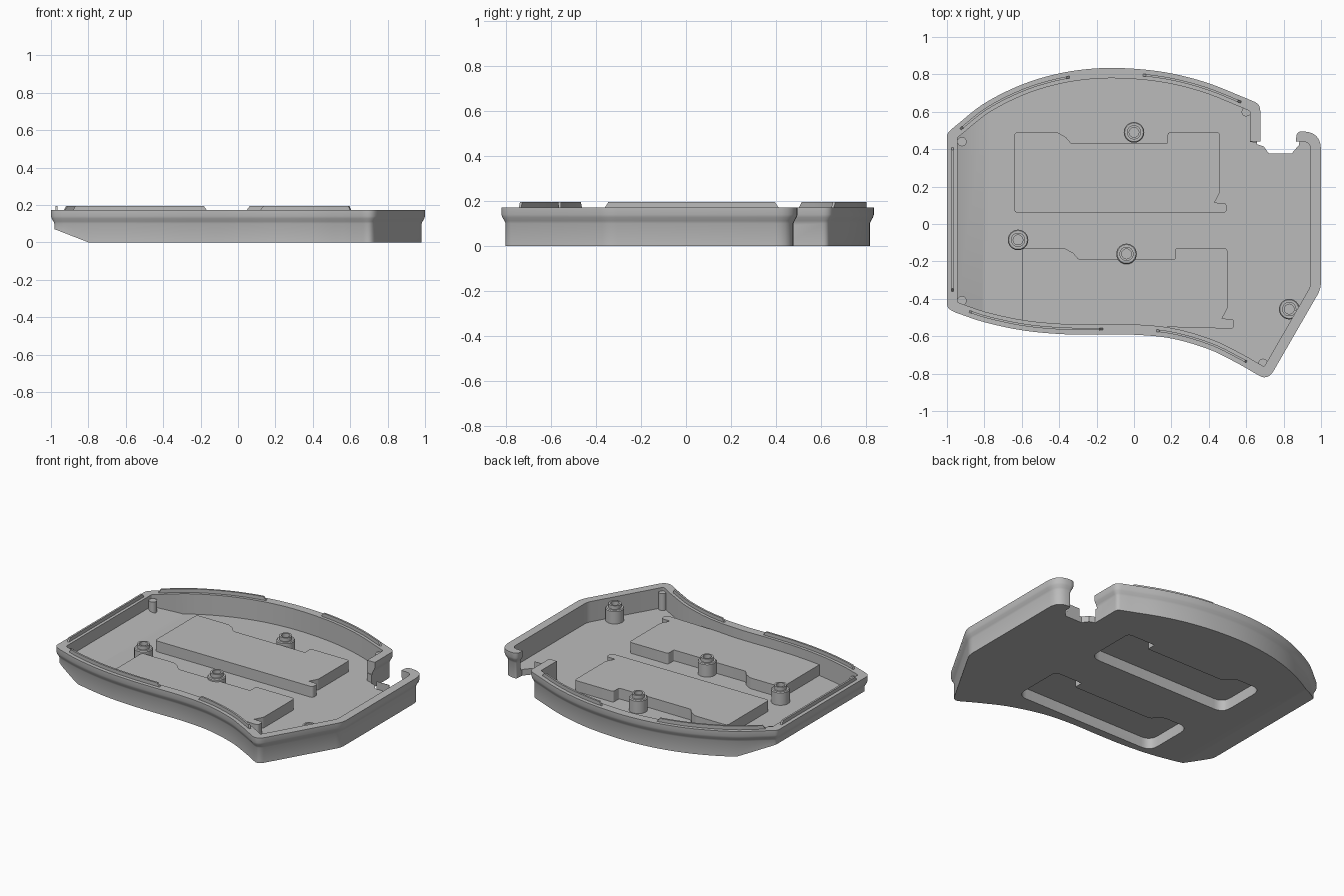
import bpy, bmesh, math
from mathutils import Vector

cube = bpy.data.objects.get("Cube")
if cube:
    bpy.data.objects.remove(cube, do_unlink=True)

grey = bpy.data.materials.new("plain grey")
grey.use_nodes = True
grey.diffuse_color = (0.5, 0.5, 0.5, 1)
grey.node_tree.nodes["Principled BSDF"].inputs["Base Color"].default_value = (0.5, 0.5, 0.5, 1)


# ---- outline helpers: a control point is (x, y, corner radius) ----
def spline(pts, steps=12):
    """Smooth curve through the points."""
    p = [Vector(q) for q in pts]
    p = [2 * p[0] - p[1]] + p + [2 * p[-1] - p[-2]]
    out = []
    for a, b, c, d in zip(p, p[1:], p[2:], p[3:]):
        for i in range(steps):
            t = i / steps
            q = (2*b + (c - a)*t + (2*a - 5*b + 4*c - d)*t*t + (3*b - a - 3*c + d)*t**3) / 2
            out.append((q.x, q.y, 0))
    return out + [(p[-2].x, p[-2].y, 0)]


def offset(pts, dist, closed=True):
    """Move a counter-clockwise outline inwards."""
    out, n = [], len(pts)
    for i, (x, y, r) in enumerate(pts):
        here = Vector((x, y))
        dirs = []
        if closed or i > 0:
            dirs.append((here - Vector(pts[i - 1][:2])).normalized())
        if closed or i < n - 1:
            dirs.append((Vector(pts[(i + 1) % n][:2]) - here).normalized())
        normals = [Vector((-d.y, d.x)) for d in dirs]
        m = (normals[0] + normals[-1]).normalized()
        here += m * dist / max(m.dot(normals[0]), 0.4)
        out.append((here.x, here.y, max(r - dist, 0.008) if r else 0))
    return out


def rounded(pts, steps=6):
    """Turn control points into an outline with rounded corners."""
    out, n = [], len(pts)
    for i, (x, y, r) in enumerate(pts):
        c = Vector((x, y))
        if not r:
            out.append(c)
            continue
        a, b = Vector(pts[i - 1][:2]) - c, Vector(pts[(i + 1) % n][:2]) - c
        t = min(r / math.tan(a.angle(b) / 2), 0.9 * a.length, 0.9 * b.length)
        p, q = c + a.normalized() * t, c + b.normalized() * t
        for k in range(steps + 1):
            u = k / steps
            out.append(p * (1 - u)**2 + c * 2*u*(1 - u) + q * u*u)
    return out


# ---- mesh helpers ----
def finish(name, bm):
    bmesh.ops.recalc_face_normals(bm, faces=bm.faces)
    mesh = bpy.data.meshes.new(name)
    bm.to_mesh(mesh)
    bm.free()
    mesh.materials.append(grey)
    ob = bpy.data.objects.new(name, mesh)
    bpy.context.collection.objects.link(ob)
    return ob


def activate(ob):
    bpy.ops.object.select_all(action='DESELECT')
    ob.select_set(True)
    bpy.context.view_layer.objects.active = ob


def smooth(ob):
    activate(ob)
    bpy.ops.object.shade_smooth_by_angle(angle=math.radians(30))


def skin(bm, rings):
    """Join equal closed rings of vertices and cap both ends."""
    for a, b in zip(rings, rings[1:]):
        for i in range(len(a)):
            j = (i + 1) % len(a)
            bm.faces.new((a[i], a[j], b[j], b[i]))
    bm.faces.new(rings[0])
    bm.faces.new(rings[-1])


def loft(name, pts, levels, cut=None):
    """Stack the outline at (inset, z) levels; cut = (point, normal) trims a side."""
    bm = bmesh.new()
    skin(bm, [[bm.verts.new((p.x, p.y, z)) for p in rounded(offset(pts, d))] for d, z in levels])
    if cut:
        res = bmesh.ops.bisect_plane(bm, geom=bm.verts[:] + bm.edges[:] + bm.faces[:],
                                     plane_co=cut[0], plane_no=cut[1], clear_outer=True)
        edges = [e for e in res["geom_cut"] if isinstance(e, bmesh.types.BMEdge)]
        bmesh.ops.edgeloop_fill(bm, edges=edges)
    return finish(name, bm)


def combine(target, other, operation):
    mod = target.modifiers.new("combine", 'BOOLEAN')
    mod.operation, mod.object, mod.solver = operation, other, 'EXACT'
    activate(target)
    bpy.ops.object.modifier_apply(modifier=mod.name)
    bpy.data.objects.remove(other, do_unlink=True)


def lathe(name, x, y, profile, sides=24):
    bm = bmesh.new()
    skin(bm, [[bm.verts.new((x + r * math.cos(k * math.tau / sides),
                             y + r * math.sin(k * math.tau / sides), z))
               for k in range(sides)] for r, z in profile])
    smooth(finish(name, bm))


def ridge(name, path):
    """Thin locating lip along a path, tapered at both ends."""
    bm = bmesh.new()
    sides = [offset(path, d, closed=False) for d in (-0.006, 0.006)]
    rings = []
    for i, (a, b) in enumerate(zip(*sides)):
        top = 0.172 if i in (0, len(path) - 1) else 0.195
        rings.append([bm.verts.new((q[0], q[1], z))
                      for q, z in ((a, 0.16), (b, 0.16), (b, top), (a, top))])
    skin(bm, rings)
    smooth(finish(name, bm))


# ---- outline of the tray, counter-clockwise from the notch ----
back = spline([(0.6, 0.672), (0.4, 0.752), (0.2, 0.805), (0, 0.83), (-0.2, 0.832),
               (-0.4, 0.805), (-0.6, 0.745), (-0.8, 0.645), (-0.96, 0.52)])
front = spline([(-0.95, -0.475), (-0.8, -0.525), (-0.6, -0.568), (-0.4, -0.588), (-0.2, -0.592),
                (0, -0.592), (0.2, -0.612), (0.4, -0.67), (0.55, -0.743), (0.65, -0.8)])
base = ([(0.675, 0.44, 0), (0.675, 0.64, 0.05)] + back
        + [(-1, 0.485, 0.04), (-1, -0.45, 0.04)] + front
        + [(0.715, -0.84, 0.06), (1, -0.346, 0.15), (1, 0.495, 0.1), (0.87, 0.495, 0.03)])
outer = base + [(0.865, 0.43, 0), (0.835, 0.395, 0), (0.73, 0.395, 0), (0.705, 0.43, 0)]
inner = offset(base, 0.055, closed=False) + [
    (0.85, 0.42, 0), (0.825, 0.375, 0), (0.735, 0.375, 0), (0.71, 0.42, 0)]

# ---- tray shell: flared wall, sloped underside on one end, hollow inside ----
tray = loft("tray_shell", outer,
            [(0.018, 0), (0.018, 0.1), (0.013, 0.112), (0.004, 0.127), (0, 0.14), (0, 0.172)],
            cut=((-0.8, 0, 0), (-0.07, 0, -0.18)))
cavity = loft("cavity_cutter", inner, [(0, 0.04), (0, 0.3)],
              cut=((-0.8, 0, 0.04), (-0.07, 0, -0.18)))
combine(tray, cavity, 'DIFFERENCE')

# Cable notch: lowers the wall between the two wall ends
notch = loft("notch_cutter", [(0.61, 0.36, 0), (0.868, 0.36, 0), (0.868, 0.442, 0), (0.61, 0.442, 0)],
             [(0, 0.09), (0, 0.3)])
combine(tray, notch, 'DIFFERENCE')

# ---- two raised compartments, hollow from below ----
block = [(-0.64, 0.06, 0.02), (0.495, 0.06, 0.02), (0.495, 0.112, 0.02), (0.43, 0.114, 0),
         (0.46, 0.17, 0.03), (0.46, 0.49, 0.02), (0.18, 0.49, 0.015), (0.18, 0.43, 0.01),
         (-0.335, 0.43, 0.02), (-0.365, 0.465, 0.02), (-0.41, 0.49, 0.02), (-0.64, 0.49, 0.02)]
recess = [(-0.6, 0.1, 0.07), (0.42, 0.1, 0.07), (0.42, 0.45, 0.03), (0.22, 0.45, 0.01),
          (0.22, 0.39, 0.01), (-0.35, 0.39, 0.03), (-0.42, 0.45, 0.03), (-0.6, 0.45, 0.07)]
for dx, dy, lowest in ((0, 0, 0), (0.04, -0.62, -0.53)):
    def place(pts):
        moved = [(x + dx, y + dy, r) for x, y, r in pts]
        moved[0] = (moved[0][0], max(moved[0][1], lowest), moved[0][2])
        return moved
    combine(tray, loft("compartment", place(block), [(0, 0.02), (0, 0.11)]), 'UNION')
    combine(tray, loft("recess_cutter", place(recess), [(0, -0.05), (0, 0.07)]), 'DIFFERENCE')
smooth(tray)

# ---- screw bosses with a stepped collar and a hole ----
for x, y in ((0, 0.49), (-0.62, -0.085), (-0.04, -0.16), (0.83, -0.455)):
    lathe("screw_boss", x, y, [(0.055, 0.025), (0.055, 0.12), (0.05, 0.126), (0.038, 0.126),
                               (0.038, 0.15), (0.026, 0.15), (0.026, 0.1)])

# ---- corner pegs ----
for x, y, z in ((-0.92, 0.44, 0.065), (-0.92, -0.41, 0.065), (0.6, 0.6, 0.025), (0.69, -0.745, 0.025)):
    lathe("corner_peg", x, y, [(0.025, z), (0.025, 0.15)], sides=16)

# ---- locating ridges on the rim ----
for name, curve, lo, hi in (("back_ridge", back, -0.93, -0.335), ("back_ridge", back, 0.035, 0.58),
                            ("front_ridge", front, -0.88, -0.165), ("front_ridge", front, 0.115, 0.61)):
    ridge(name, [p for p in offset(curve, 0.03, closed=False) if lo <= p[0] <= hi])
ridge("side_ridge", [(-0.97, y, 0) for y in (0.41, 0.395, -0.345, -0.36)])
